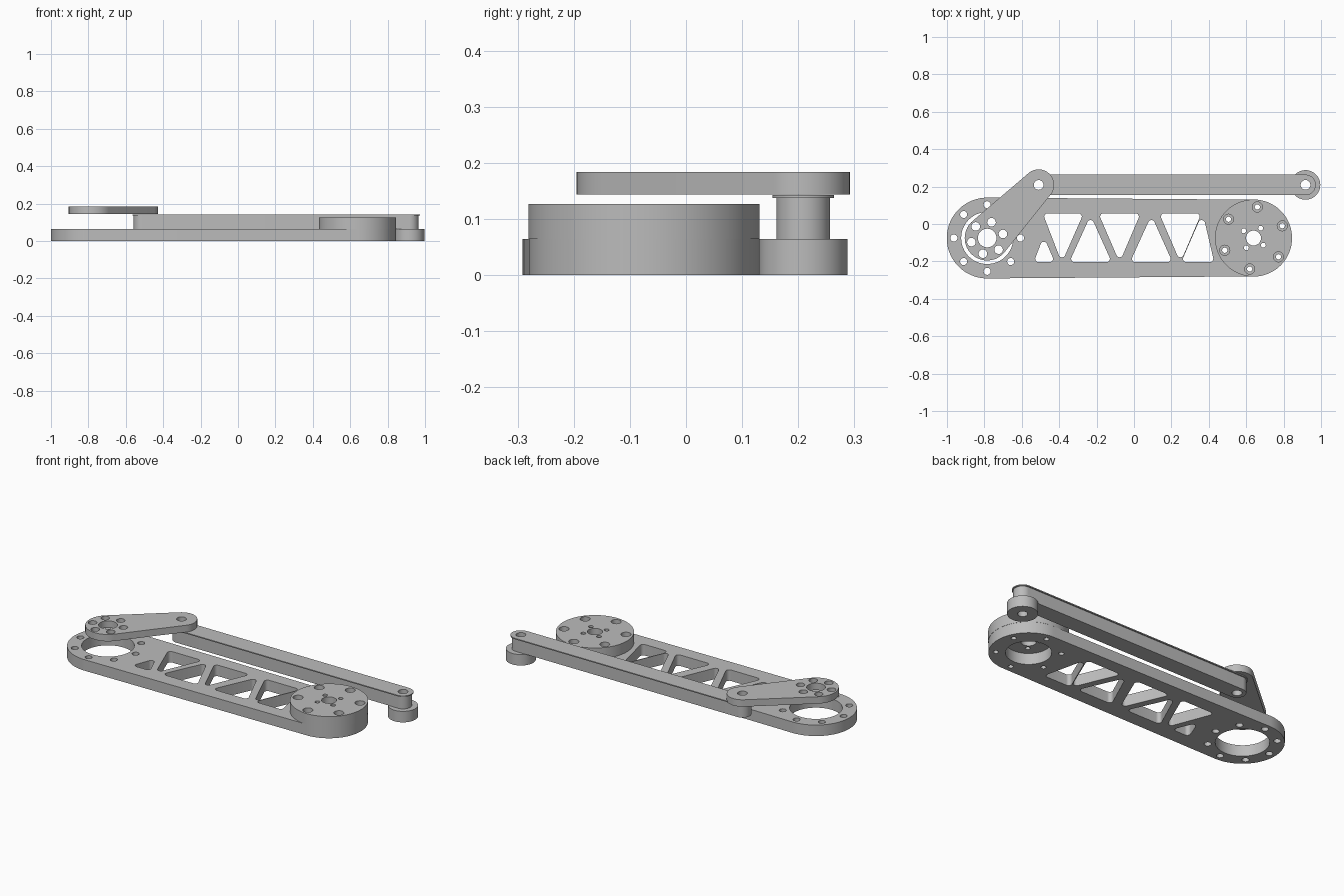
import bpy, bmesh
from math import sin, cos, pi, radians
from mathutils import Vector
from mathutils.geometry import convex_hull_2d

if "Cube" in bpy.data.objects:
    bpy.data.objects.remove(bpy.data.objects["Cube"], do_unlink=True)

metal = bpy.data.materials.new("grey metal")
metal.use_nodes = True
GREY = (0.5, 0.5, 0.5, 1)
metal.diffuse_color = GREY
metal.node_tree.nodes["Principled BSDF"].inputs["Base Color"].default_value = GREY


def circle(centre, r, n=32):
    return [Vector((centre[0] + r * cos(2 * pi * i / n),
                    centre[1] + r * sin(2 * pi * i / n))) for i in range(n)]


def hull(*discs, n=32):
    """Outline wrapped around discs given as (centre, radius)."""
    pts = [p for c, r in discs for p in circle(c, r, n)]
    return [pts[i] for i in convex_hull_2d(pts)]


def ring(centre, radius, r, count, start=0):
    """Small round holes evenly spaced about a centre."""
    spots = [start + 360 * i / count for i in range(count)]
    return [circle((centre[0] + radius * cos(radians(a)),
                    centre[1] + radius * sin(radians(a))), r, 20) for a in spots]


def slab(name, z0, z1, outline, holes=()):
    """Flat part: an outline with holes, extruded upward."""
    bm = bmesh.new()
    for loop in [outline, *holes]:
        verts = [bm.verts.new((p.x, p.y, z0)) for p in loop]
        for a, b in zip(verts, verts[1:] + verts[:1]):
            bm.edges.new((a, b))
    bmesh.ops.triangle_fill(bm, edges=bm.edges[:], use_beauty=True, normal=(0, 0, 1))
    out = bmesh.ops.extrude_face_region(bm, geom=bm.faces[:], use_keep_orig=True)
    top = [g for g in out["geom"] if isinstance(g, bmesh.types.BMVert)]
    bmesh.ops.translate(bm, verts=top, vec=(0, 0, z1 - z0))
    bmesh.ops.recalc_face_normals(bm, faces=bm.faces[:])
    mesh = bpy.data.meshes.new(name)
    bm.to_mesh(mesh)
    bm.free()
    mesh.materials.append(metal)
    mesh.shade_smooth()
    mesh.set_sharp_from_angle(angle=radians(30))
    obj = bpy.data.objects.new(name, mesh)
    bpy.context.collection.objects.link(obj)
    return obj


# Joint centres
LEFT, RIGHT = (-0.785, -0.075), (0.639, -0.075)
ELBOW, TIP = (-0.51, 0.209), (0.917, 0.209)
PLATE_TOP, HUB_TOP = 0.064, 0.127
PIN = 0.026

# Triangular truss windows, as rounded corner centres
TOP, LOW, BASE, PEAK = 0.039, -0.16, -0.186, 0.003
windows = [
    [(-0.51, BASE), (-0.451, BASE), (-0.482, -0.113)],
    [(-0.462, TOP), (-0.297, TOP), (-0.385, LOW)],
    [(0.28, BASE), (0.406, BASE), (0.362, PEAK)],
]
for shift in (0, 0.325):
    windows.append([(-0.318 + shift, BASE), (-0.147 + shift, BASE), (-0.232 + shift, PEAK)])
    windows.append([(-0.163 + shift, TOP), (0.008 + shift, TOP), (-0.077 + shift, LOW)])
truss = [hull(*[(c, 0.018) for c in w], n=24) for w in windows]

# Main plate with bearing opening, hub pocket, bolt holes and truss
slab("main_plate", 0, PLATE_TOP,
     hull((LEFT, 0.216), (RIGHT, 0.205), n=96),
     [circle(LEFT, 0.139, 64), circle(RIGHT, 0.118, 64)]
     + ring(LEFT, 0.178, 0.019, 8)
     + ring(RIGHT, 0.167, 0.014, 6, 23) + truss)

# Round hub in two layers, giving counterbored screw holes
hub_holes = [circle(RIGHT, 0.04)] + ring(RIGHT, 0.065, 0.013, 4, 54)
for name, z0, z1, bolt in (("hub_body", PLATE_TOP, 0.097, 0.014),
                           ("hub_cap", 0.097, HUB_TOP, 0.027)):
    slab(name, z0, z1, circle(RIGHT, 0.206, 96),
         hub_holes + ring(RIGHT, 0.167, bolt, 6, 23))

# Link bar with a thin overhanging lip
for name, z0, z1, r in (("link_bar", PLATE_TOP, 0.137, 0.048),
                        ("link_lip", 0.137, 0.143, 0.055)):
    slab(name, z0, z1, hull((ELBOW, r), (TIP, r), n=64),
         [circle(ELBOW, PIN), circle(TIP, PIN)])

# Spacer under the far end of the link
slab("link_spacer", 0, PLATE_TOP, circle(TIP, 0.079, 64), [circle(TIP, PIN)])

# Crank arm above the bearing opening
slab("crank_arm", 0.144, 0.184, hull((LEFT, 0.12), (ELBOW, 0.083), n=64),
     [circle(LEFT, 0.05), circle(ELBOW, PIN)] + ring(LEFT, 0.087, 0.023, 6, 14.5))
